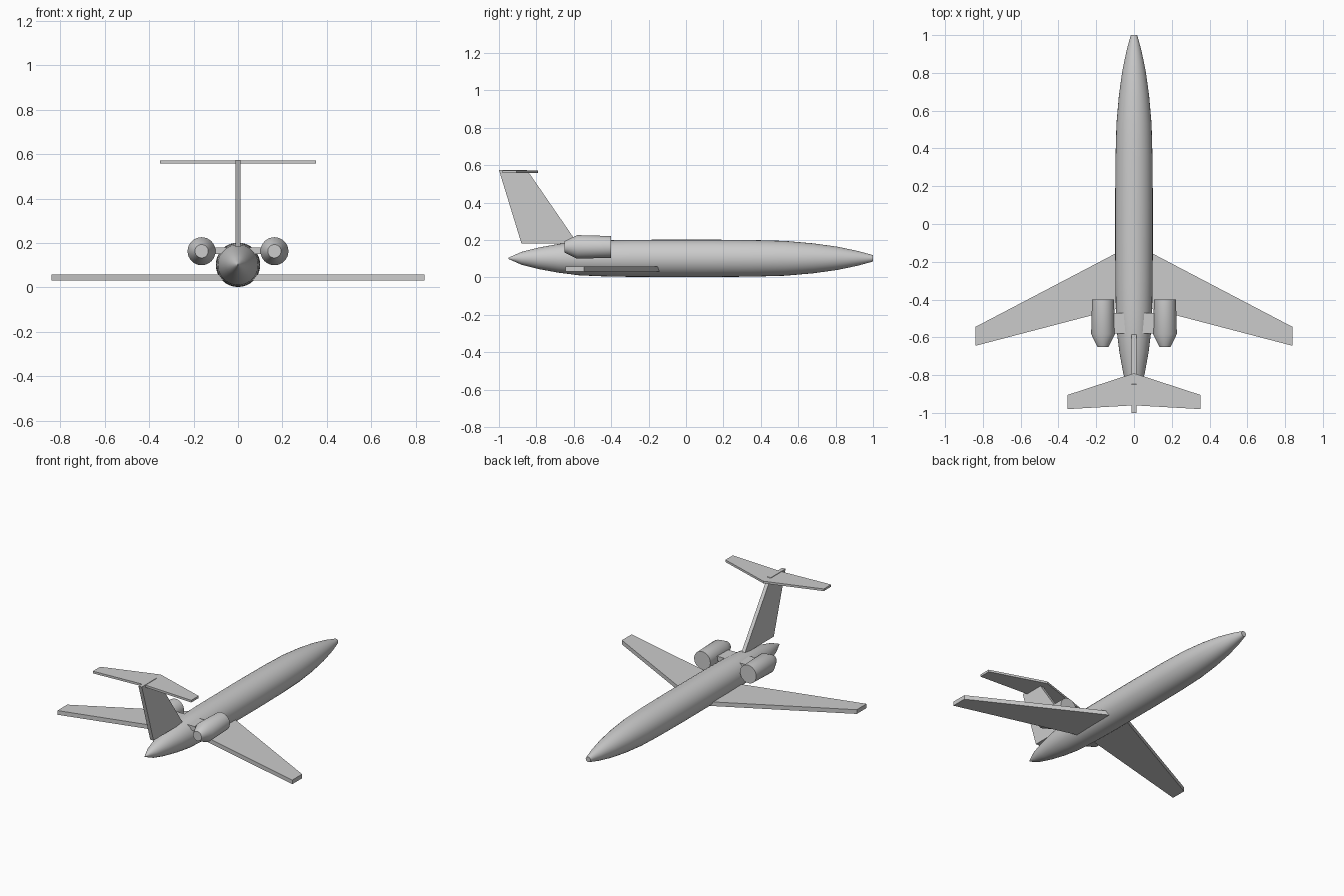
import bpy, bmesh, math

if "Cube" in bpy.data.objects:
    bpy.data.objects.remove(bpy.data.objects["Cube"])


def finish(name, bm, smooth=False):
    bmesh.ops.recalc_face_normals(bm, faces=bm.faces)
    me = bpy.data.meshes.new(name)
    bm.to_mesh(me)
    bm.free()
    ob = bpy.data.objects.new(name, me)
    bpy.context.collection.objects.link(ob)
    if smooth:
        bpy.ops.object.select_all(action='DESELECT')
        ob.select_set(True)
        bpy.context.view_layer.objects.active = ob
        bpy.ops.object.shade_smooth_by_angle(angle=math.radians(30))
    return ob


def lathe(name, profile, cx, cz, sides=32):
    """Round body along y from (y, radius) stations, closed at both ends."""
    bm = bmesh.new()
    rings = []
    for y, r in profile:
        rings.append([bm.verts.new((cx + r * math.cos(2 * math.pi * i / sides), y,
                                    cz + r * math.sin(2 * math.pi * i / sides)))
                      for i in range(sides)])
    for a, b in zip(rings, rings[1:]):
        for i in range(sides):
            j = (i + 1) % sides
            bm.faces.new((a[i], a[j], b[j], b[i]))
    bm.faces.new(rings[0])
    bm.faces.new(rings[-1])
    return finish(name, bm, True)


def slab(name, outline, offset):
    """Flat plate: outline of 3D points extruded by offset."""
    bm = bmesh.new()
    face = bm.faces.new([bm.verts.new(p) for p in outline])
    ext = bmesh.ops.extrude_face_region(bm, geom=[face])
    bmesh.ops.translate(bm, vec=offset,
                        verts=[v for v in ext['geom'] if isinstance(v, bmesh.types.BMVert)])
    return finish(name, bm)


def swept(name, half, z0, z1):
    """Plate symmetric about x = 0, from its right-hand outline (root LE to root TE)."""
    pts = half + [(-x, y) for x, y in reversed(half) if x > 0]
    return slab(name, [(x, y, z0) for x, y in pts], (0, 0, z1 - z0))


# Fuselage
lathe("fuselage", [(-0.95, 0.003), (-0.88, 0.034), (-0.79, 0.057), (-0.68, 0.077),
                   (-0.57, 0.091), (-0.45, 0.096), (-0.3, 0.099), (0.1, 0.1),
                   (0.35, 0.098), (0.53, 0.093), (0.68, 0.080), (0.81, 0.062),
                   (0.92, 0.039), (1.0, 0.017)], 0, 0.102)

# Main wing and T-tail plane
swept("wing", [(0, -0.105), (0.84, -0.545), (0.84, -0.645), (0, -0.425)], 0.031, 0.058)
swept("tailplane", [(0, -0.79), (0.352, -0.905), (0.352, -0.98), (0, -0.96)], 0.557, 0.571)

# Tail fin
slab("tail_fin", [(-0.012, y, z) for y, z in
                  [(-0.58, 0.182), (-0.85, 0.574), (-1.0, 0.574), (-0.88, 0.182)]],
     (0.024, 0, 0))

# Engines with their pylons
for side, s in (("right", 1), ("left", -1)):
    lathe(side + "_engine", [(-0.65, 0.03), (-0.582, 0.063), (-0.40, 0.058)],
          s * 0.164, 0.163)
    slab(side + "_pylon", [(s * 0.04, y, z) for y, z in
                           [(-0.47, 0.15), (-0.58, 0.15), (-0.58, 0.18), (-0.47, 0.18)]],
         (s * 0.09, 0, 0))
